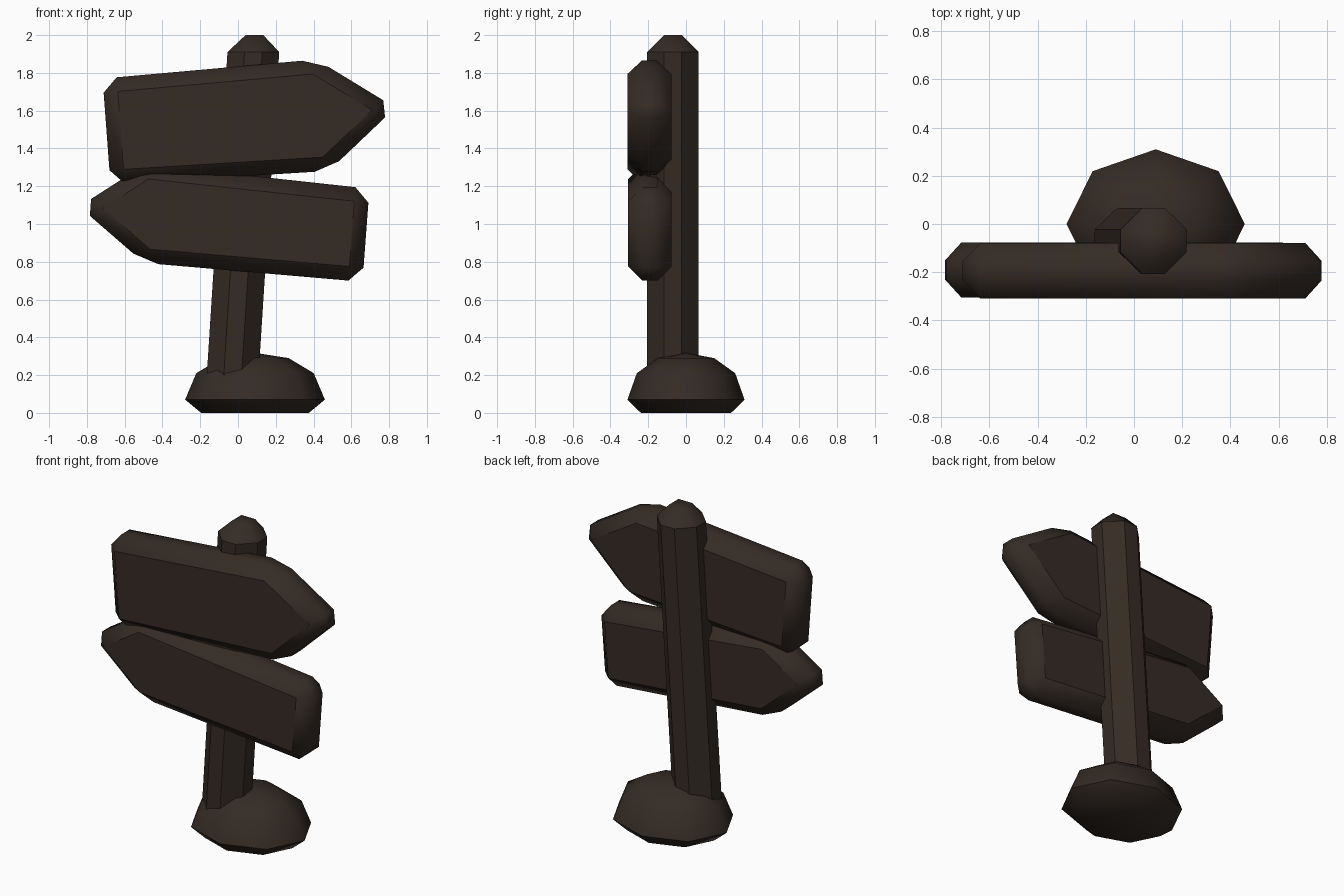
import bpy, bmesh, math
from mathutils import Vector

if "Cube" in bpy.data.objects:
    bpy.data.objects.remove(bpy.data.objects["Cube"])

wood = bpy.data.materials.new("dark_wood")
wood.diffuse_color = (0.035, 0.024, 0.018, 1)
wood.use_nodes = True
wood.node_tree.nodes["Principled BSDF"].inputs["Base Color"].default_value = wood.diffuse_color


def finish(name, bm):
    bmesh.ops.recalc_face_normals(bm, faces=bm.faces)
    mesh = bpy.data.meshes.new(name)
    bm.to_mesh(mesh)
    bm.free()
    mesh.materials.append(wood)
    obj = bpy.data.objects.new(name, mesh)
    bpy.context.collection.objects.link(obj)
    return obj


def chamfered_prism(name, outline, sweep, chamfer, flat_area):
    """Sweep an outline, chamfer every edge, keep the large faces crisp."""
    bm = bmesh.new()
    face = bm.faces.new([bm.verts.new(p) for p in outline])
    ext = bmesh.ops.extrude_face_region(bm, geom=[face], use_keep_orig=True)
    moved = [v for v in ext["geom"] if isinstance(v, bmesh.types.BMVert)]
    bmesh.ops.translate(bm, verts=moved, vec=Vector(sweep))
    bmesh.ops.recalc_face_normals(bm, faces=bm.faces)
    bmesh.ops.bevel(bm, geom=bm.edges[:], offset=chamfer, offset_type='OFFSET',
                    segments=1, profile=0.5, affect='EDGES', clamp_overlap=True)
    for f in bm.faces:
        f.smooth = True
    for f in bm.faces:
        if f.calc_area() > flat_area:
            for e in f.edges:
                e.smooth = False
    return finish(name, bm)


# Leaning post with chamfered edges and top
LEAN, H = 0.064, 0.137
z0, z1 = 0.05, 2.0
cx = -0.025 + LEAN * (z0 - 0.25)
square = [(cx + sx * H, -0.07 + sy * H, z0)
          for sx, sy in ((-1, -1), (1, -1), (1, 1), (-1, 1))]
chamfered_prism("post", square, (LEAN * (z1 - z0), 0, z1 - z0), 0.09, 0.1)

# Arrow boards: upper points right, lower points left
upper = [(-0.717, 1.77), (-0.675, 1.21), (0.481, 1.281),
         (0.833, 1.616), (0.415, 1.871)]
lower = [(0.696, 1.187), (0.659, 0.694), (-0.497, 0.794),
         (-0.841, 1.092), (-0.492, 1.316)]
for name, pts, y0, y1 in (("upper_arrow_board", upper, -0.31, -0.078),
                          ("lower_arrow_board", lower, -0.306, -0.076)):
    chamfered_prism(name, [(x, y0, z) for x, z in pts],
                    (0, y1 - y0, 0), 0.075, 0.15)

# Low-poly mound at the foot: stacked octagon rings
bm = bmesh.new()
rings = []
for r, z in ((0.77, 0.0), (1.0, 0.07), (0.84, 0.21), (0.48, 0.29)):
    rings.append([bm.verts.new((0.09 + 0.37 * r * math.cos(i * math.pi / 4),
                                0.31 * r * math.sin(i * math.pi / 4), z))
                  for i in range(8)])
for a, b in zip(rings, rings[1:]):
    for i in range(8):
        j = (i + 1) % 8
        bm.faces.new((a[i], a[j], b[j], b[i]))
bm.faces.new(rings[0][::-1])
apex = bm.verts.new((0.09, 0, 0.318))
for i in range(8):
    bm.faces.new((rings[-1][i], rings[-1][(i + 1) % 8], apex))
mound = finish("ground_mound", bm)
bpy.context.view_layer.objects.active = mound
mound.select_set(True)
bpy.ops.object.shade_smooth_by_angle(angle=math.radians(50))
